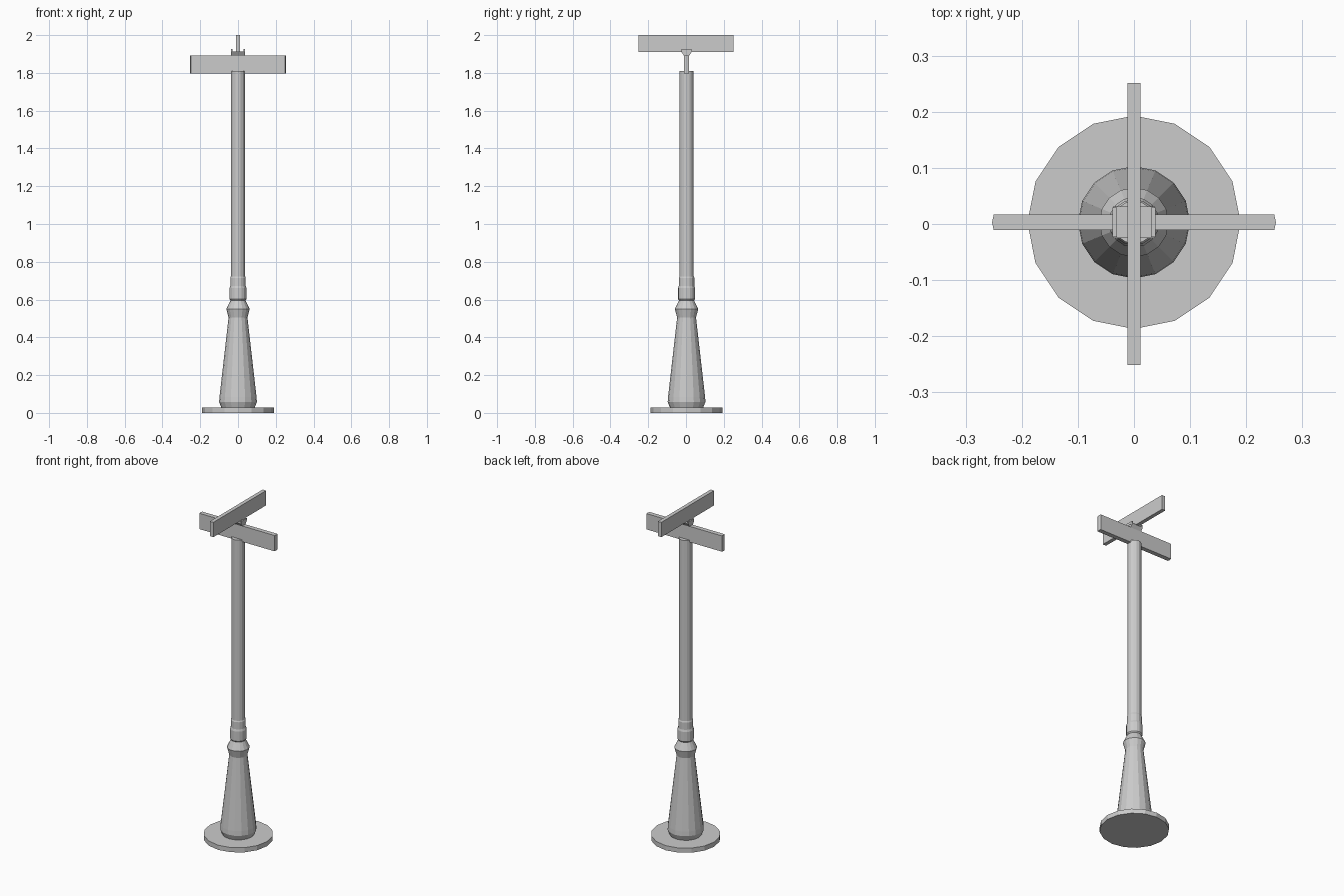
import bpy, bmesh, math

if "Cube" in bpy.data.objects:
    bpy.data.objects.remove(bpy.data.objects["Cube"])

OY = 0.003   # the post axis sits slightly behind the centre
SIDES = 16


def make_object(name, bm):
    bmesh.ops.recalc_face_normals(bm, faces=bm.faces)
    mesh = bpy.data.meshes.new(name)
    bm.to_mesh(mesh)
    bm.free()
    ob = bpy.data.objects.new(name, mesh)
    bpy.context.collection.objects.link(ob)
    return ob


def lathe(name, profile):
    """Closed round solid from (radius, height) points."""
    bm = bmesh.new()
    rings = []
    for r, z in profile:
        rings.append([bm.verts.new((r * math.cos(2 * math.pi * i / SIDES),
                                    r * math.sin(2 * math.pi * i / SIDES) + OY, z))
                      for i in range(SIDES)])
    for a, b in zip(rings, rings[1:]):
        for i in range(SIDES):
            j = (i + 1) % SIDES
            bm.faces.new((a[i], a[j], b[j], b[i]))
    bm.faces.new(rings[0])
    bm.faces.new(rings[-1])
    return make_object(name, bm)


def prism(name, outline, vec):
    """Extrude a closed 3D outline along vec."""
    bm = bmesh.new()
    face = bm.faces.new([bm.verts.new(p) for p in outline])
    ext = bmesh.ops.extrude_face_region(bm, geom=[face], use_keep_orig=True)
    verts = [g for g in ext["geom"] if isinstance(g, bmesh.types.BMVert)]
    bmesh.ops.translate(bm, verts=verts, vec=vec)
    return make_object(name, bm)


def box(name, x0, x1, y0, y1, z0, z1):
    return prism(name, [(x0, y0, z0), (x1, y0, z0), (x1, y1, z0), (x0, y1, z0)],
                 (0, 0, z1 - z0))


# Ground plate
lathe("base_plate", [(0.19, 0), (0.19, 0.028)])

# Flared foot with moulded neck
lathe("flared_foot", [(0.088, 0.028), (0.1, 0.058), (0.098, 0.085), (0.05, 0.505),
                      (0.062, 0.55), (0.04, 0.595), (0.045, 0.602), (0.045, 0.66),
                      (0.041, 0.672), (0.041, 0.715), (0.038, 0.722)])

# Pole
lathe("pole", [(0.038, 0.715), (0.038, 1.81)])

# Lower sign, with slightly pointed ends
y0, y1 = OY - 0.0135, OY + 0.0135
prism("lower_sign", [(-0.25, y0, 1.798), (0.25, y0, 1.798), (0.253, OY, 1.798),
                     (0.25, y1, 1.798), (-0.25, y1, 1.798), (-0.253, OY, 1.798)],
      (0, 0, 0.095))

# Bracket between the signs, with an upright lip at each end
prism("sign_bracket", [(-0.037, OY - 0.013, 1.89), (-0.037, OY - 0.028, 1.912),
                       (-0.037, OY + 0.028, 1.912), (-0.037, OY + 0.013, 1.89)],
      (0.074, 0, 0))
for side, x in (("left", -0.034), ("right", 0.034)):
    box("bracket_lip_" + side, x - 0.004, x + 0.004, OY - 0.026, OY + 0.026, 1.91, 1.926)

# Upper sign
box("upper_sign", -0.0115, 0.0115, -0.251, 0.251, 1.911, 2.0)
